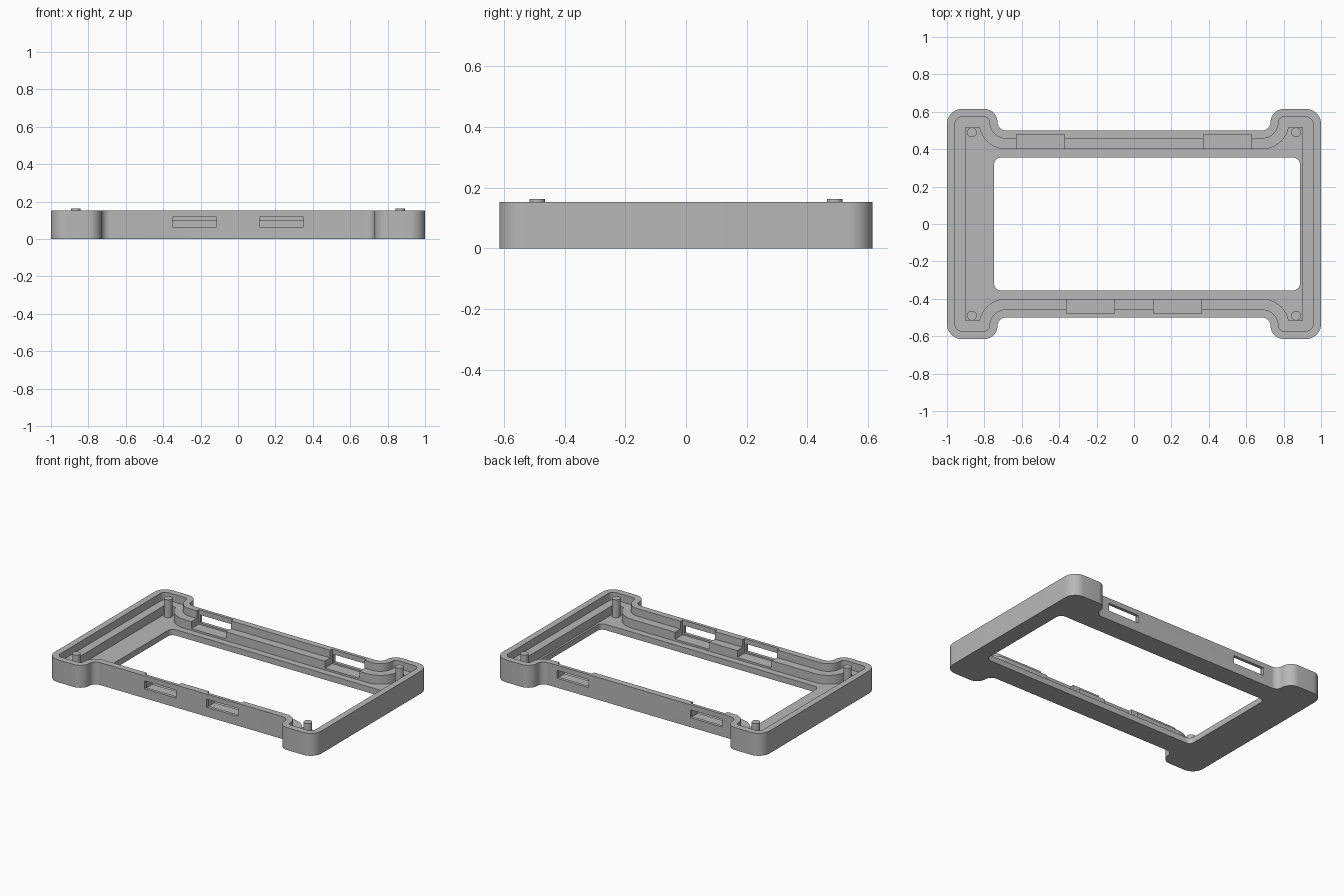
import bpy, bmesh
from math import sin, cos, asin, pi

if "Cube" in bpy.data.objects:
    bpy.data.objects.remove(bpy.data.objects["Cube"], do_unlink=True)

HEIGHT, LEDGE, FLOOR = 0.152, 0.1, 0.04

grey = bpy.data.materials.new("plain grey")
grey.use_nodes = True
grey.diffuse_color = (0.48, 0.48, 0.48, 1)
grey.node_tree.nodes["Principled BSDF"].inputs["Base Color"].default_value = (0.48, 0.48, 0.48, 1)


def arc(cx, cy, r, start, end, steps=10):
    angles = [start + (end - start) * i / steps for i in range(steps + 1)]
    return [(cx + r * cos(a), cy + r * sin(a)) for a in angles]


def outline(d):
    """Frame outline with four ears, shrunk inward by d."""
    if d < 0.07:
        quarter = arc(0.92, 0.535, 0.08 - d, 0, pi / 2) + arc(0.8, 0.545, 0.07 - d, pi / 2, pi)[:-1]
    else:
        quarter = [(1 - d, 0.615 - d)]
    r = 0.045 + d
    quarter += arc(0.685, 0.545, r, -asin(max(0, d - 0.07) / r), -pi / 2, 14)
    back = quarter + [(-x, y) for x, y in reversed(quarter)]
    return back + [(-x, -y) for x, y in back]


def rounded_rect(x0, x1, y0, y1, r):
    return (arc(x1 - r, y1 - r, r, 0, pi / 2, 6) + arc(x0 + r, y1 - r, r, pi / 2, pi, 6)
            + arc(x0 + r, y0 + r, r, pi, 1.5 * pi, 6) + arc(x1 - r, y0 + r, r, 1.5 * pi, 2 * pi, 6))


def box(x0, x1, y0, y1):
    return [(x0, y0), (x1, y0), (x1, y1), (x0, y1)]


def prism(name, points, z0, z1):
    bm = bmesh.new()
    face = bm.faces.new([bm.verts.new((x, y, z0)) for x, y in points])
    top = bmesh.ops.extrude_face_region(bm, geom=[face])["geom"]
    moved = [v for v in top if isinstance(v, bmesh.types.BMVert)]
    bmesh.ops.translate(bm, verts=moved, vec=(0, 0, z1 - z0))
    bmesh.ops.recalc_face_normals(bm, faces=bm.faces[:])
    mesh = bpy.data.meshes.new(name)
    bm.to_mesh(mesh)
    bm.free()
    mesh.materials.append(grey)
    obj = bpy.data.objects.new(name, mesh)
    bpy.context.collection.objects.link(obj)
    return obj


def activate(obj):
    bpy.ops.object.select_all(action="DESELECT")
    obj.select_set(True)
    bpy.context.view_layer.objects.active = obj


def cut(target, points, z0, z1):
    cutter = prism("cutter", points, z0, z1)
    cutter.hide_render = True
    mod = target.modifiers.new("cut", "BOOLEAN")
    mod.operation = "DIFFERENCE"
    mod.solver = "EXACT"
    mod.object = cutter
    activate(target)
    bpy.ops.object.modifier_apply(modifier=mod.name)
    bpy.data.objects.remove(cutter, do_unlink=True)


# Frame: outer block, stepped recess and screen opening
frame = prism("frame", outline(0), 0, HEIGHT)
cut(frame, outline(0.043), LEDGE, 0.3)
cut(frame, outline(0.1), FLOOR, 0.3)
cut(frame, rounded_rect(-0.748, 0.887, -0.355, 0.355, 0.035), -0.1, 0.2)

# Connector pockets behind the walls, with a slot through each wall
for side, centre in ((-1, 0.233), (1, 0.5)):
    for x in (-centre, centre):
        y_in, y_mid, y_out = sorted((side * 0.39, side * 0.479, side * 0.6), key=abs)
        cut(frame, box(x - 0.129, x + 0.129, min(y_in, y_mid), max(y_in, y_mid)), 0.053, 0.3)
        y_back = side * 0.44
        cut(frame, box(x - 0.118, x + 0.118, min(y_back, y_out), max(y_back, y_out)), 0.064, 0.118)
activate(frame)
bpy.ops.object.shade_smooth_by_angle(angle=0.6)

# Locating pins in the corners
for x, x_name in ((-0.867, "right"), (0.867, "left")):
    for y, y_name in ((-0.49, "front"), (0.49, "back")):
        circle = arc(x, y, 0.026, 0, 2 * pi, 24)[:-1]
        pin = prism(f"pin_{y_name}_{x_name}", circle, FLOOR - 0.01, 0.162)
        activate(pin)
        bpy.ops.object.shade_smooth_by_angle(angle=0.6)
